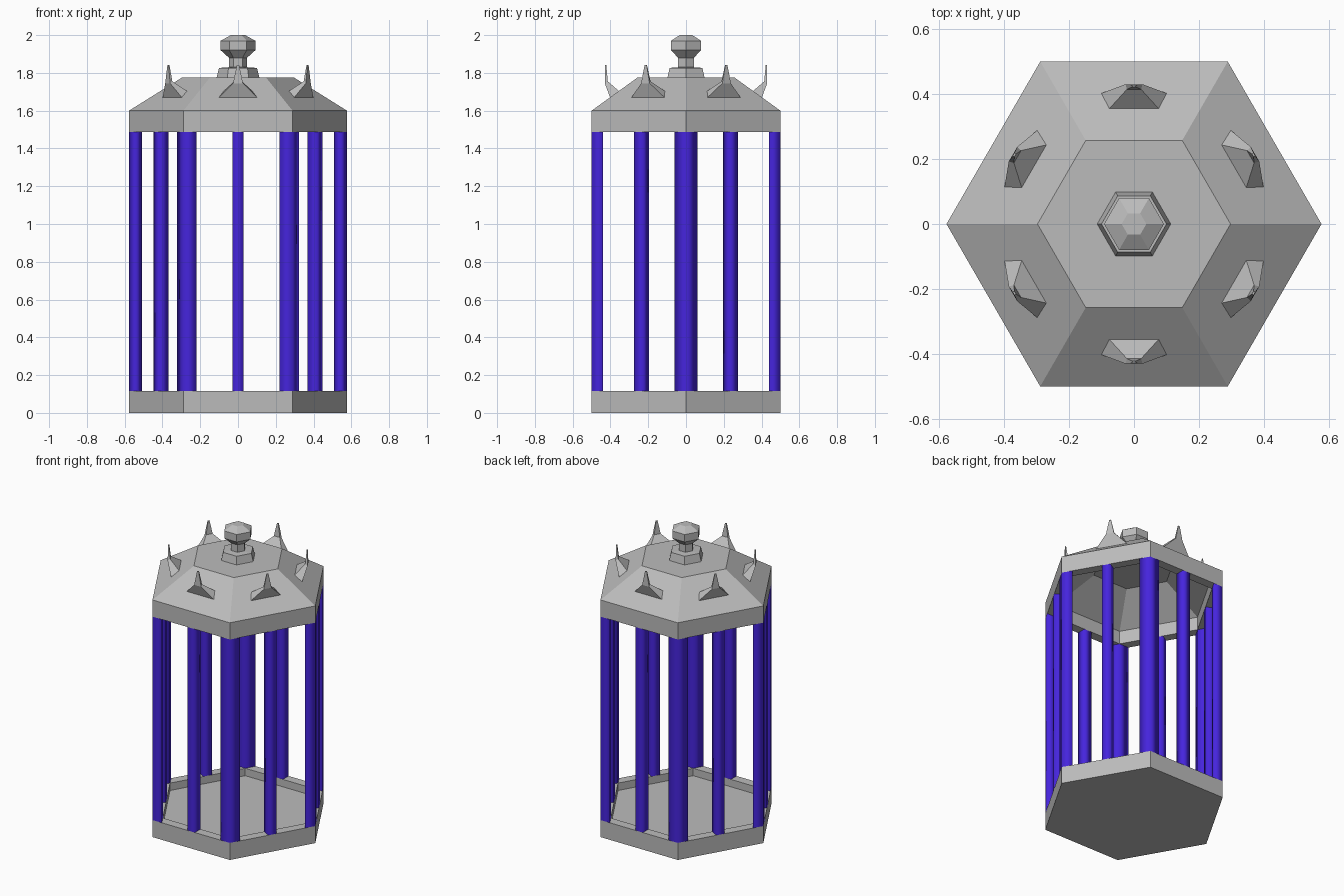
import bpy, bmesh, math
from mathutils import Matrix, Vector

if "Cube" in bpy.data.objects:
    bpy.data.objects.remove(bpy.data.objects["Cube"])


def material(name, rgb):
    m = bpy.data.materials.new(name)
    m.diffuse_color = (*rgb, 1)
    m.use_nodes = True
    m.node_tree.nodes["Principled BSDF"].inputs["Base Color"].default_value = m.diffuse_color
    return m


GREY = material("stone grey", (0.50, 0.50, 0.50))
BLUE = material("deep blue", (0.06, 0.018, 0.72))
R = 0.577          # outer corner radius of the hexagon
RI = 0.507         # inner corner radius of the rims
Z0, Z1 = 0.115, 1.487


def finish(name, bm, mat, smooth=False):
    bmesh.ops.recalc_face_normals(bm, faces=bm.faces[:])
    me = bpy.data.meshes.new(name)
    bm.to_mesh(me)
    bm.free()
    me.materials.append(mat)
    for p in me.polygons:
        p.use_smooth = smooth
    ob = bpy.data.objects.new(name, me)
    bpy.context.collection.objects.link(ob)
    return ob


def loft(bm, rings, caps=True):
    """Join successive rings of points with quads."""
    loops = [[bm.verts.new(p) for p in ring] for ring in rings]
    n = len(loops[0])
    for a, b in zip(loops, loops[1:]):
        for i in range(n):
            j = (i + 1) % n
            bm.faces.new((a[i], a[j], b[j], b[i]))
    if caps:
        bm.faces.new(loops[0][::-1])
        bm.faces.new(loops[-1])


def hex_lathe(name, profile):
    bm = bmesh.new()
    loft(bm, [[(r * math.cos(math.radians(60 * k)), r * math.sin(math.radians(60 * k)), z)
               for k in range(6)] for r, z in profile])
    return finish(name, bm, GREY)


def around(name, rings, offset, mat, caps, smooth):
    """Six copies of a loft drawn along +x, turned about the z axis."""
    for k in range(6):
        rot = Matrix.Rotation(math.radians(60 * k + offset), 3, 'Z')
        bm = bmesh.new()
        loft(bm, [[rot @ Vector(p) for p in ring] for ring in rings], caps)
        finish(f"{name}_{k + 1}", bm, mat, smooth)


# tray-like base with a recessed floor
hex_lathe("base", [(R, 0), (R, Z0), (RI, Z0), (RI, 0.065)])

# hollow roof with a flat top
hex_lathe("roof", [(0.26, 1.735), (RI, 1.575), (RI, Z1), (R, Z1), (R, 1.60), (0.297, 1.775)])

# finial: stepped foot, neck and faceted knob
hex_lathe("finial", [(0.114, 1.772), (0.100, 1.827), (0.090, 1.827), (0.048, 1.830),
                     (0.048, 1.880), (0.092, 1.920), (0.092, 1.970), (0.038, 2.0)])

# diamond-section corner posts
mid, half = (R + RI) / 2, 0.0606
post = [(R, 0), (mid, half), (RI, 0), (mid, -half)]
around("corner_post", [[(x, y, z) for x, y in post] for z in (Z0, Z1)], 0, BLUE, False, True)

# square bars in the middle of each side
bar = [(0.4995, 0.028), (0.4395, 0.028), (0.4395, -0.028), (0.4995, -0.028)]
around("side_bar", [[(x, y, z) for x, y in bar] for z in (Z0, Z1)], 30, BLUE, False, True)


# spikes growing out of each roof slope
def spike_ring(outer, inner):
    (xo, wo, zo), (xi, wi, zi) = outer, inner
    return [(xo, -wo, zo), (xo, wo, zo), (xi, wi, zi), (xi, -wi, zi)]


around("roof_spike", [
    spike_ring((0.402, 0.101, 1.670), (0.355, 0.076, 1.704)),
    spike_ring((0.430, 0.026, 1.745), (0.414, 0.022, 1.755)),
    spike_ring((0.428, 0.006, 1.842), (0.422, 0.005, 1.842)),
], 30, GREY, True, False)
